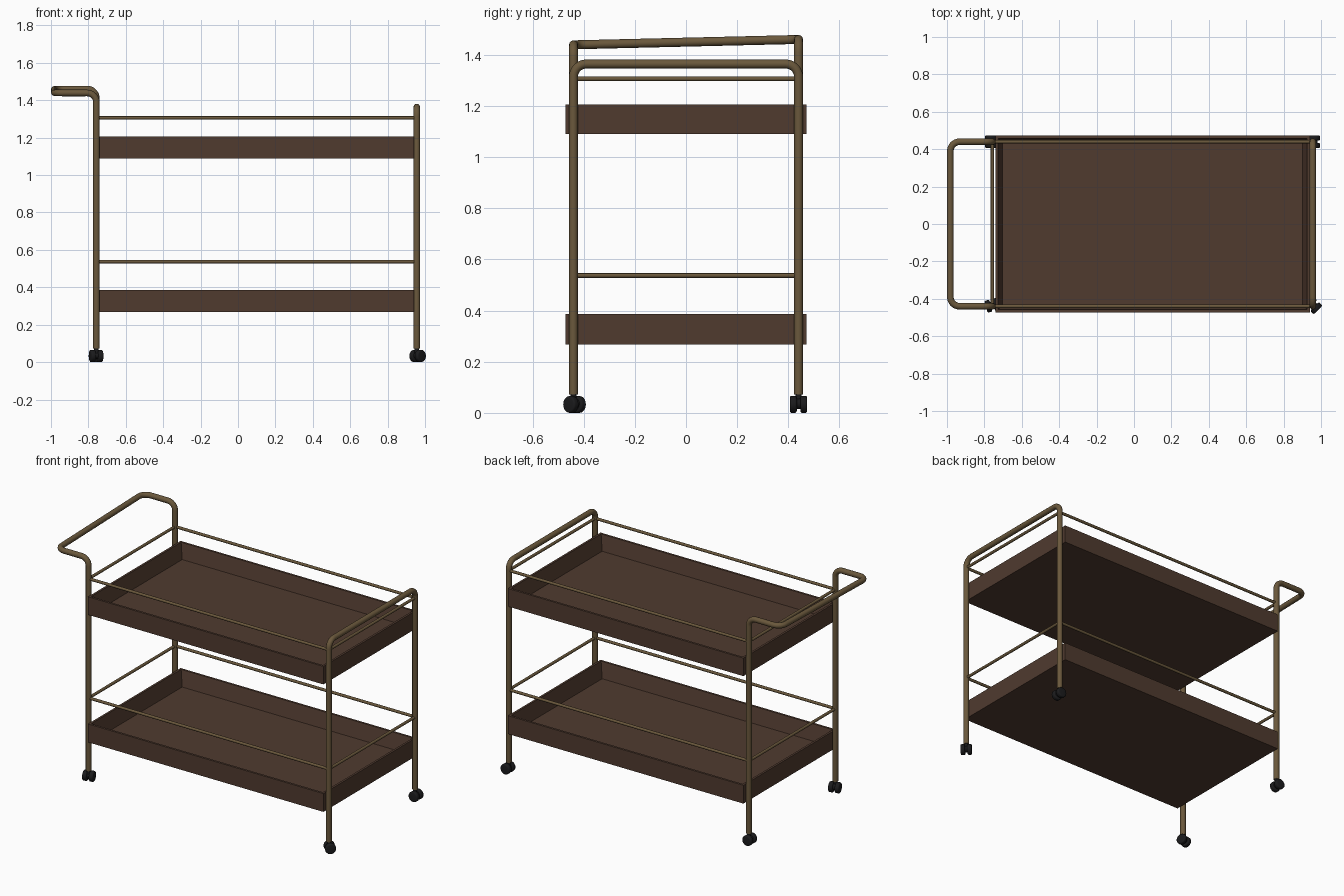
import bpy, bmesh, math
from mathutils import Vector, Matrix

if "Cube" in bpy.data.objects:
    bpy.data.objects.remove(bpy.data.objects["Cube"])


def material(name, rgb):
    m = bpy.data.materials.new(name)
    m.diffuse_color = (*rgb, 1)
    m.use_nodes = True
    m.node_tree.nodes["Principled BSDF"].inputs["Base Color"].default_value = m.diffuse_color
    return m


BRONZE = material("bronze metal", (0.145, 0.098, 0.045))
WOOD = material("dark brown wood", (0.08, 0.043, 0.028))
BLACK = material("black rubber", (0.011, 0.011, 0.012))

XL, XR, Y = -0.757, 0.956, 0.44   # leg positions
R = 0.0175                        # frame tube radius


def smooth(ob):
    bpy.ops.object.select_all(action='DESELECT')
    ob.select_set(True)
    bpy.context.view_layer.objects.active = ob
    bpy.ops.object.shade_smooth_by_angle(angle=math.radians(35))


def rounded(pts, rad, n=8):
    """Replace the inner corners of a polyline by arcs."""
    pts = [Vector(p) for p in pts]
    out = [pts[0]]
    for a, b, c in zip(pts, pts[1:], pts[2:]):
        u, v = (a - b).normalized(), (c - b).normalized()
        half = u.angle(v) / 2
        centre = b + (u + v).normalized() * rad / math.sin(half)
        s = b + u * rad / math.tan(half) - centre
        e = b + v * rad / math.tan(half) - centre
        out += [centre + s.slerp(e, i / n) * rad for i in range(n + 1)]
    return out + [pts[-1]]


def tube(name, pts, r, corner=0.05):
    path = rounded(pts, corner)
    cu = bpy.data.curves.new(name, 'CURVE')
    cu.dimensions = '3D'
    cu.bevel_depth = r
    cu.bevel_resolution = 4
    cu.use_fill_caps = True
    sp = cu.splines.new('POLY')
    sp.points.add(len(path) - 1)
    for p, co in zip(sp.points, path):
        p.co = (*co, 1)
    cu.materials.append(BRONZE)
    ob = bpy.data.objects.new(name, cu)
    bpy.context.collection.objects.link(ob)
    bpy.ops.object.select_all(action='DESELECT')
    ob.select_set(True)
    bpy.context.view_layer.objects.active = ob
    bpy.ops.object.convert(target='MESH')
    smooth(bpy.context.view_layer.objects.active)


def mesh_object(name, bm, mat):
    bmesh.ops.recalc_face_normals(bm, faces=bm.faces)
    me = bpy.data.meshes.new(name)
    bm.to_mesh(me)
    bm.free()
    me.materials.append(mat)
    ob = bpy.data.objects.new(name, me)
    bpy.context.collection.objects.link(ob)
    return ob


def tray(name, z0, z1):
    """Open box with thin rim and walls leaning in to the floor."""
    bm = bmesh.new()
    loops = []
    for inset, z in ((0, z0), (0, z1), (0.014, z1), (0.038, z0 + 0.02)):
        x0, x1, y = -0.74 + inset, 0.94 - inset, 0.472 - inset
        loops.append([bm.verts.new(p) for p in
                      ((x0, -y, z), (x1, -y, z), (x1, y, z), (x0, y, z))])
    for a, b in zip(loops, loops[1:]):
        for i in range(4):
            j = (i + 1) % 4
            bm.faces.new((a[i], a[j], b[j], b[i]))
    bm.faces.new(loops[0])
    bm.faces.new(loops[-1])
    mesh_object(name, bm, WOOD)


def caster(name, x, y, angle):
    """Twin wheel caster; wheel axis is local y before turning."""
    bm = bmesh.new()
    lie = Matrix.Rotation(math.pi / 2, 4, 'X')

    def cyl(r, depth, m, bevel=0.0):
        part = bmesh.new()
        bmesh.ops.create_cone(part, cap_ends=True, segments=24, radius1=r,
                              radius2=r, depth=depth, matrix=m)
        if bevel:
            rim = [e for e in part.edges
                   if any(len(f.verts) > 4 for f in e.link_faces)]
            bmesh.ops.bevel(part, geom=rim, offset=bevel, segments=3,
                            profile=0.5, affect='EDGES')
        tmp = bpy.data.meshes.new("part")
        part.to_mesh(tmp)
        part.free()
        bm.from_mesh(tmp)
        bpy.data.meshes.remove(tmp)

    for s in (-1, 1):
        cyl(0.033, 0.027, Matrix.Translation((0.006, s * 0.0205, 0.033)) @ lie, 0.007)
    cyl(0.02, 0.03, Matrix.Translation((0.006, 0, 0.036)) @ lie)
    cyl(0.012, 0.055, Matrix.Translation((0, 0, 0.0575)))
    ob = mesh_object(name, bm, BLACK)
    ob.location = (x, y, 0)
    ob.rotation_euler.z = angle
    smooth(ob)


# Push handle frame (its crossbar tilts slightly) and end arch
tube("handle_frame", [(XL, -Y, 0.072), (XL, -Y, 1.439), (-0.982, -Y, 1.439),
                      (-0.982, Y, 1.46), (XL, Y, 1.46), (XL, Y, 0.072)], R)
tube("end_frame", [(XR, -Y, 0.072), (XR, -Y, 1.364),
                   (XR, Y, 1.364), (XR, Y, 0.072)], R)

# Trays and guard rails on both levels
for level, z0, z1, zr in (("lower", 0.268, 0.386, 0.537),
                          ("upper", 1.09, 1.206, 1.306)):
    tray(level + "_tray", z0, z1)
    for side, y in (("front", -Y), ("back", Y)):
        tube(f"{level}_{side}_rail", [(XL, y, zr), (XR, y, zr)], 0.009)
    for side, x in (("left", XL), ("right", XR)):
        tube(f"{level}_{side}_rail", [(x, -Y, zr), (x, Y, zr)], 0.009)

# Casters, each swivelled differently
for name, x, y, deg in (("front_left", XL, -Y, 105), ("front_right", XR, -Y, 45),
                        ("back_left", XL, Y, 180), ("back_right", XR, Y, 0)):
    caster(name + "_caster", x, y, math.radians(deg))
